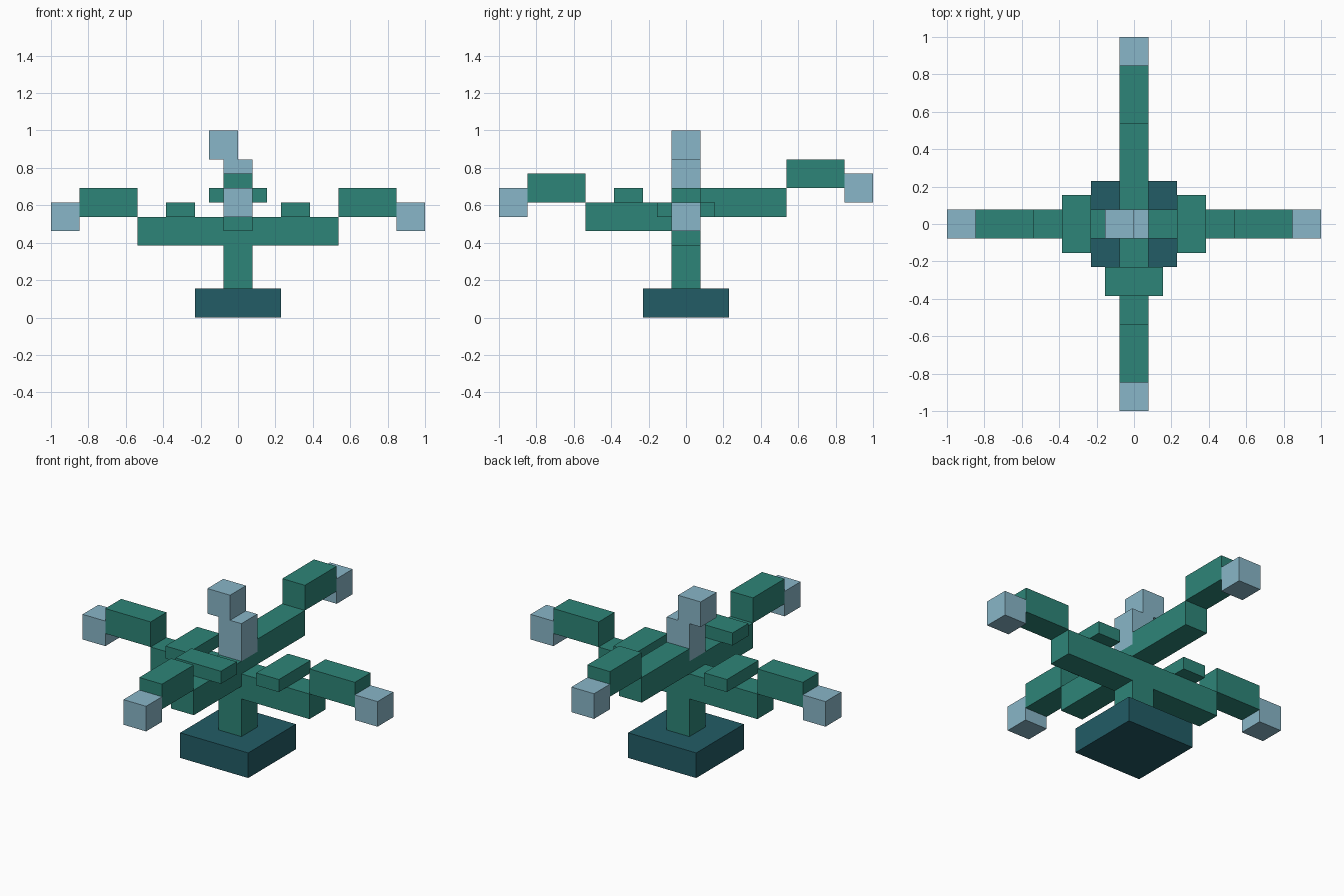
import bpy
import bmesh
from mathutils import Matrix, Vector

U = 1 / 13  # one grid step of the blocky design

cube = bpy.data.objects.get("Cube")
if cube:
    bpy.data.objects.remove(cube, do_unlink=True)


def material(name, rgb):
    mat = bpy.data.materials.new(name)
    mat.use_nodes = True
    mat.diffuse_color = (*rgb, 1)
    mat.node_tree.nodes["Principled BSDF"].inputs["Base Color"].default_value = (*rgb, 1)
    return mat


GREEN = material("teal green", (0.027, 0.235, 0.188))
BLUE = material("pale blue", (0.25, 0.468, 0.578))
DARK = material("dark teal", (0.016, 0.107, 0.133))


def box(name, mat, x, y, z, turn=0):
    """Box from (min, max) ranges in grid steps, turned about z by quarter turns."""
    lo, hi = (Vector(c) * U for c in zip(x, y, z))
    bm = bmesh.new()
    bmesh.ops.create_cube(bm, size=1)
    bmesh.ops.scale(bm, vec=hi - lo, verts=bm.verts)
    bmesh.ops.translate(bm, vec=(lo + hi) / 2, verts=bm.verts)
    bmesh.ops.rotate(bm, cent=(0, 0, 0), verts=bm.verts,
                     matrix=Matrix.Rotation(turn * 1.5707963268, 3, "Z"))
    mesh = bpy.data.meshes.new(name)
    bm.to_mesh(mesh)
    bm.free()
    mesh.materials.append(mat)
    obj = bpy.data.objects.new(name, mesh)
    bpy.context.collection.objects.link(obj)


def branch(side, turn, z, leaf=True):
    """Stepped arm with a raised outer block, a hanging tip and a cross slab."""
    w = (-1, 1)
    box(side + "_arm", GREEN, (1, 7), w, (z, z + 2), turn)
    box(side + "_outer_arm", GREEN, (7, 11), w, (z + 2, z + 4), turn)
    box(side + "_tip", BLUE, (11, 13), w, (z + 1, z + 3), turn)
    if leaf:
        box(side + "_cross_slab", GREEN, (3, 5), (-2, 2), (z + 2, z + 3), turn)


# Base and trunk
box("base", DARK, (-3, 3), (-3, 3), (0, 2))
box("trunk", GREEN, (-1, 1), (-1, 1), (2, 8))

# Four arms at rising heights
branch("left", 0, 5)
branch("right", 2, 5)
branch("front", 3, 6)
branch("back", 1, 7, leaf=False)

# Crown with its offset top block
box("crown", BLUE, (-1, 1), (-1, 1), (8, 11))
box("crown_top", BLUE, (-2, 0), (-1, 1), (11, 13))
